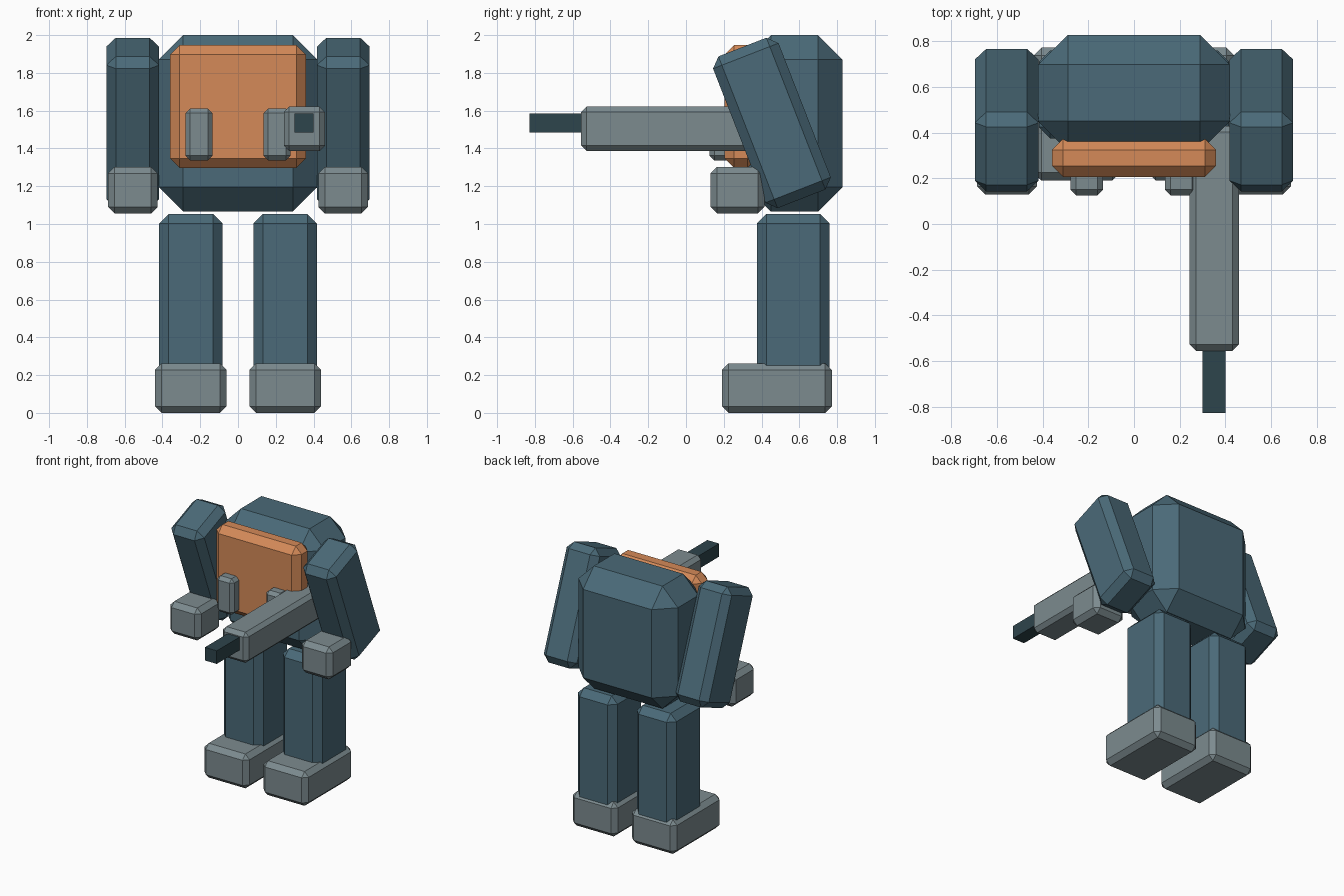
import bpy, bmesh, math
from mathutils import Matrix

if "Cube" in bpy.data.objects:
    bpy.data.objects.remove(bpy.data.objects["Cube"])


def material(name, rgb):
    m = bpy.data.materials.new(name)
    m.diffuse_color = (*rgb, 1)
    m.use_nodes = True
    m.node_tree.nodes["Principled BSDF"].inputs["Base Color"].default_value = m.diffuse_color
    return m


SLATE = material("slate blue", (0.069, 0.144, 0.188))
GREY = material("steel grey", (0.202, 0.258, 0.275))
ORANGE = material("orange", (0.66, 0.254, 0.098))
DARK = material("dark slate", (0.027, 0.058, 0.072))


def block(name, mat, x, y, z, bevel=0.0, tilt=0.0):
    """Chamfered box from (min, max) ranges, tilted about x through its centre."""
    ranges = (x, y, z)
    bm = bmesh.new()
    bmesh.ops.create_cube(bm, size=1)
    bmesh.ops.scale(bm, vec=[b - a for a, b in ranges], verts=bm.verts)
    if bevel:
        bmesh.ops.bevel(bm, geom=bm.edges[:], offset=bevel, offset_type='OFFSET',
                        segments=1, profile=0.5, affect='EDGES')
    bmesh.ops.rotate(bm, cent=(0, 0, 0), matrix=Matrix.Rotation(tilt, 3, 'X'), verts=bm.verts)
    mesh = bpy.data.meshes.new(name)
    bm.to_mesh(mesh)
    bm.free()
    mesh.materials.append(mat)
    ob = bpy.data.objects.new(name, mesh)
    ob.location = [(a + b) / 2 for a, b in ranges]
    bpy.context.collection.objects.link(ob)
    return ob


def pair(name, mat, x, *args, **kw):
    """The same block on the left (-x) and right (+x)."""
    block("right_" + name, mat, x, *args, **kw)
    block("left_" + name, mat, (-x[1], -x[0]), *args, **kw)


# Body
block("torso", SLATE, (-0.42, 0.42), (0.32, 0.828), (1.065, 2.0), 0.13)
block("chest_plate", ORANGE, (-0.36, 0.36), (0.205, 0.375), (1.297, 1.947), 0.05)
pair("chest_pouch", GREY, (0.135, 0.278), (0.125, 0.265), (1.337, 1.612), 0.025)

# Legs and feet
pair("leg", SLATE, (0.082, 0.417), (0.375, 0.76), (0.15, 1.053), 0.05)
pair("foot", GREY, (0.06, 0.44), (0.19, 0.772), (0.0, 0.262), 0.035)

# Arms tilted forward at the shoulder, with hands
pair("arm", SLATE, (0.418, 0.697), (0.269, 0.641), (1.104, 1.966), 0.05,
     tilt=math.radians(21.3))
pair("hand", GREY, (0.425, 0.688), (0.13, 0.415), (1.055, 1.303), 0.035)

# Gun beside the chest
block("gun_body", GREY, (0.243, 0.46), (-0.555, 0.43), (1.387, 1.621), 0.028)
block("gun_barrel", DARK, (0.3, 0.4), (-0.828, -0.5), (1.485, 1.585))
